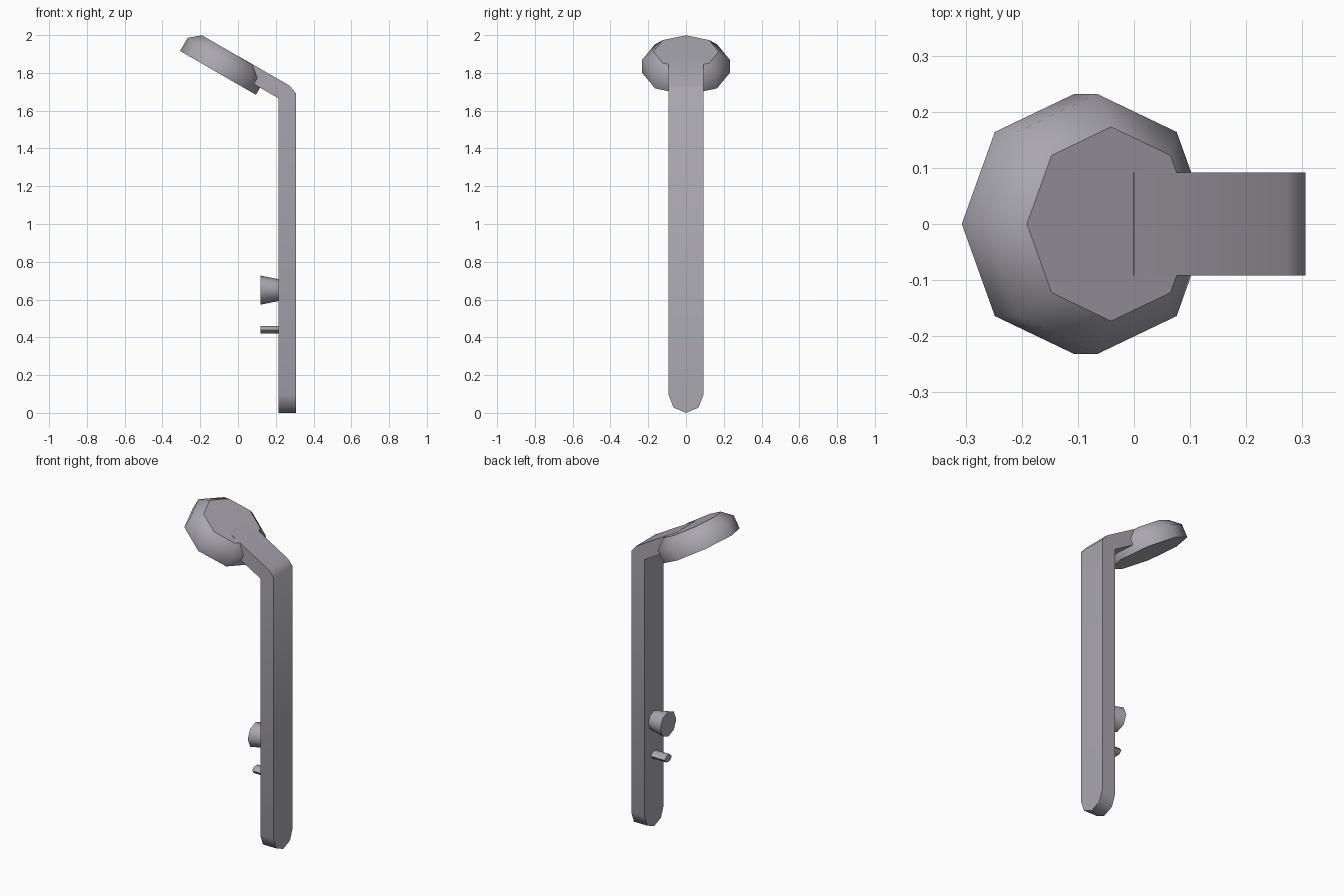
import bpy, bmesh, math
from mathutils import Matrix, Vector

cube = bpy.data.objects.get("Cube")
if cube:
    bpy.data.objects.remove(cube)

steel = bpy.data.materials.new("brushed grey")
steel.use_nodes = True
steel.diffuse_color = (0.40, 0.385, 0.43, 1)
steel.node_tree.nodes["Principled BSDF"].inputs["Base Color"].default_value = steel.diffuse_color


def loft(name, rings, sharp=55):
    """Skin a list of equal-length vertex rings and cap both ends."""
    bm = bmesh.new()
    rows = [[bm.verts.new(p) for p in ring] for ring in rings]
    n = len(rows[0])
    for a, b in zip(rows, rows[1:]):
        for i in range(n):
            j = (i + 1) % n
            bm.faces.new((a[i], a[j], b[j], b[i])).smooth = True
    bm.faces.new(rows[0][::-1])
    bm.faces.new(rows[-1])
    bmesh.ops.remove_doubles(bm, verts=bm.verts, dist=1e-5)
    bmesh.ops.recalc_face_normals(bm, faces=bm.faces)
    for e in bm.edges:
        e.smooth = e.calc_face_angle(0) < math.radians(sharp)
    mesh = bpy.data.meshes.new(name)
    bm.to_mesh(mesh)
    bm.free()
    mesh.materials.append(steel)
    obj = bpy.data.objects.new(name, mesh)
    bpy.context.collection.objects.link(obj)
    return obj


def turned(name, sides, profile, matrix, squash=1.0):
    """Round part about its local z; profile holds (radius, height) pairs."""
    angles = [math.tau * i / sides for i in range(sides)]
    loft(name, [[matrix @ Vector((r * squash * math.cos(a), r * math.sin(a), h))
                 for a in angles] for r, h in profile])


# Post with rounded foot, bent at the top into a sloping arm
def section(inner, outer, w):
    (xi, zi), (xo, zo) = inner, outer
    return [(xi, -w, zi), (xo, -w, zo), (xo, w, zo), (xi, w, zi)]


INNER, OUTER, HALF = 0.215, 0.306, 0.092
foot = [section((INNER, z), (OUTER, z), w) for z, w in ((0, 0), (0.028, 0.066), (0.095, HALF))]
bend = [section((INNER, 1.665), p, HALF) for p in ((OUTER, 1.693), (0.272, 1.733))]
arm_end = section((-0.045, 1.815), (0.0, 1.89), HALF)
loft("post_and_arm", foot + bend + [arm_end], 50)

# Tilted eight-sided head
tilt = Matrix.Translation((-0.106, 0, 1.80)) @ Matrix.Rotation(math.radians(30), 4, 'Y')
turned("shower_head", 8, [(0.232, 0), (0.232, 0.08), (0.173, 0.13)], tilt)


# Controls on the inner face of the post, pointing towards -x
def control(z):
    return (Matrix.Translation((INNER + 0.005, 0, z)) @ Matrix.Rotation(-math.pi / 2, 4, 'Y')
            @ Matrix.Rotation(math.pi / 2, 4, 'Z'))


turned("tap_knob", 8, [(0.057, 0), (0.077, 0.1)], control(0.65))
turned("diverter_lever", 6, [(0.023, 0), (0.023, 0.1)], control(0.44), 1.45)
